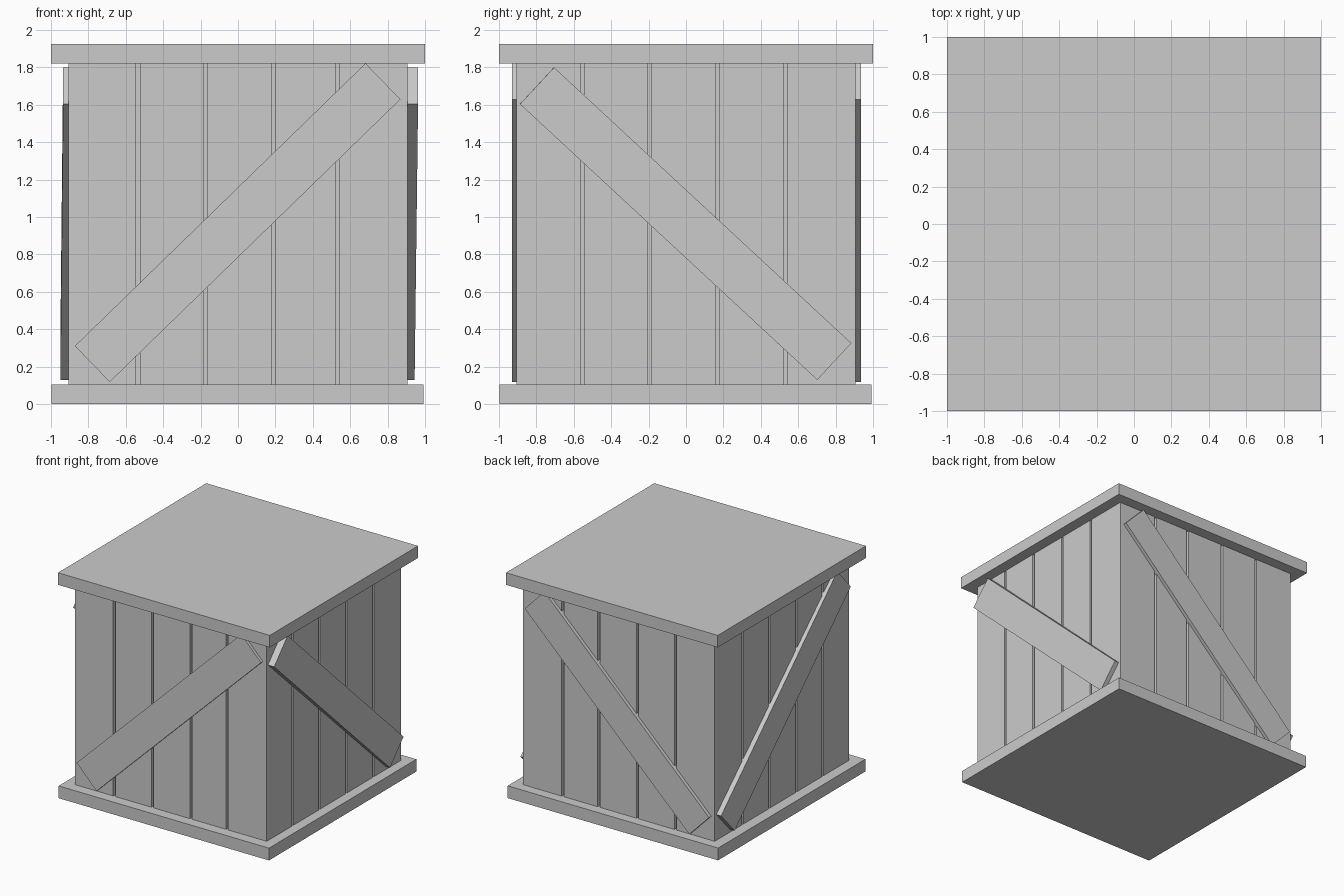
import bpy, bmesh
from math import radians
from mathutils import Vector, Matrix

if "Cube" in bpy.data.objects:
    bpy.data.objects.remove(bpy.data.objects["Cube"])


def box(name, size, matrix):
    bm = bmesh.new()
    bmesh.ops.create_cube(bm, size=1, matrix=matrix @ Matrix.Diagonal((*size, 1)))
    finish(name, bm)


def finish(name, bm):
    bmesh.ops.recalc_face_normals(bm, faces=bm.faces)
    mesh = bpy.data.meshes.new(name)
    bm.to_mesh(mesh)
    bm.free()
    bpy.context.collection.objects.link(bpy.data.objects.new(name, mesh))


# Base and lid slabs
box("base", (1.987, 1.987, 0.105), Matrix.Translation((-0.003, -0.003, 0.0525)))
box("lid", (2, 2, 0.103), Matrix.Translation((0, 0, 1.8735)))

# Planked body: notched square outline, extruded upward
HALF, DEPTH, GAP = 0.905, 0.03, 0.01
GX = (-0.535, -0.175, 0.19, 0.53)
GY = (-0.555, -0.195, 0.17, 0.53)


def side(grooves):
    pts = [(-HALF, HALF)]
    for g in grooves:
        pts += [(g - GAP, HALF), (g - GAP, HALF - DEPTH),
                (g + GAP, HALF - DEPTH), (g + GAP, HALF)]
    return pts


outline = [(a, -d) for a, d in side(GX)]
outline += [(d, a) for a, d in side(GY)]
outline += [(-a, d) for a, d in side([-g for g in reversed(GX)])]
outline += [(-d, -a) for a, d in side([-g for g in reversed(GY)])]
bm = bmesh.new()
face = bm.faces.new([bm.verts.new((x, y, 0.1)) for x, y in outline])
top = bmesh.ops.extrude_face_region(bm, geom=[face])["geom"]
bmesh.ops.translate(bm, vec=(0, 0, 1.725),
                    verts=[v for v in top if isinstance(v, bmesh.types.BMVert)])
finish("plank_body", bm)


# Diagonal braces, slightly sunk into the planks
def brace(name, axis, outer, angle, z, tilt=0):
    thick = 0.06
    sign = 1 if outer > 0 else -1
    centre = outer - sign * thick / 2
    if axis == "y":
        m = Matrix.Translation((-0.002, centre, z)) @ Matrix.Rotation(-radians(angle), 4, "Y")
    else:
        m = (Matrix.Translation((centre, -0.002, z)) @ Matrix.Rotation(radians(angle), 4, "X")
             @ Matrix.Rotation(tilt, 4, "Z") @ Matrix.Rotation(radians(90), 4, "Z"))
    box(name, (2.168, thick, 0.268), m)


brace("front_brace", "y", -0.93, 44.2, 0.97)
brace("back_brace", "y", 0.935, 44.2, 0.97)
brace("right_brace", "x", 0.9535, -42.85, 0.965, 0.0085)
brace("left_brace", "x", -0.9425, -42.85, 0.965, 0.007)
